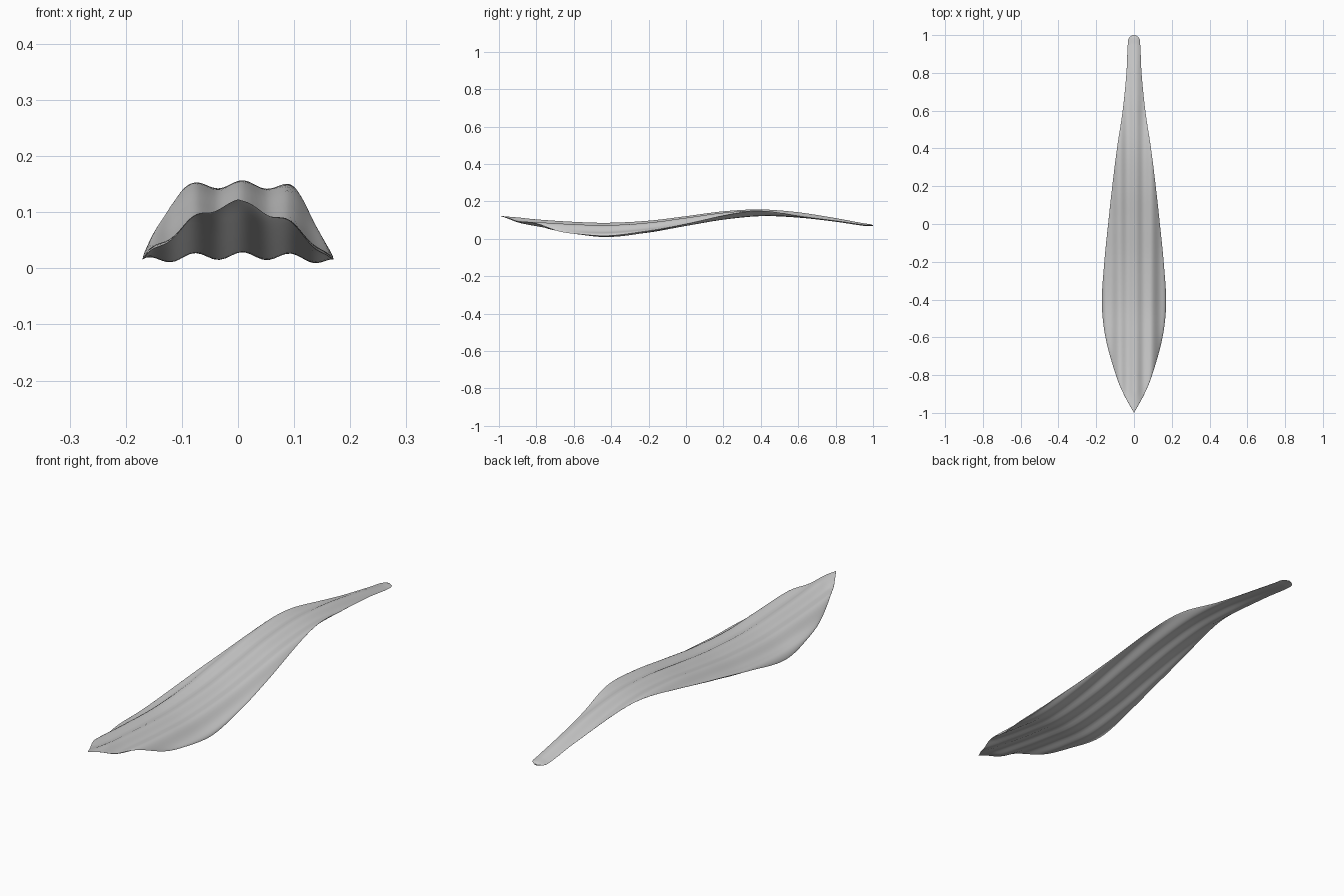
import bpy, bmesh, math

if "Cube" in bpy.data.objects:
    bpy.data.objects.remove(bpy.data.objects["Cube"])

# Stations along the leaf: y, half width, edge height, top height, underside height
STATIONS = [
    (-1.0, 0.000, .123, .123, .123),
    (-0.9, 0.055, .099, .108, .093),
    (-0.8, 0.096, .075, .097, .074),
    (-0.6, 0.151, .030, .084, .042),
    (-0.42, 0.170, .010, .079, .022),
    (-0.2, 0.157, .043, .090, .040),
    (0.0, 0.137, .086, .114, .075),
    (0.2, 0.115, .124, .140, .108),
    (0.4, 0.090, .143, .150, .126),
    (0.6, 0.060, .127, .135, .118),
    (0.8, 0.040, .099, .106, .093),
    (0.95, 0.033, .075, .079, .070),
    (0.985, 0.027, .072, .075, .068),
    (1.0, 0.008, .070, .072, .068),
]
STEPS, HALF = 8, 48


def smooth_at(i, t):
    """Cubic Hermite blend between station i and i + 1."""
    def slope(k, c):
        a, b = max(k - 1, 0), min(k + 1, len(STATIONS) - 1)
        return (STATIONS[b][c] - STATIONS[a][c]) / (STATIONS[b][0] - STATIONS[a][0])
    p, q = STATIONS[i], STATIONS[i + 1]
    h = q[0] - p[0]
    out = [p[0] + h * t]
    for c in range(1, 5):
        out.append((2*t**3 - 3*t**2 + 1) * p[c] + (t**3 - 2*t**2 + t) * h * slope(i, c)
                   + (3*t**2 - 2*t**3) * q[c] + (t**3 - t**2) * h * slope(i + 1, c))
    return out


def ring(bm, y, w, edge, top, under):
    """Lens section with lengthwise corrugation shared by both faces."""
    verts = []
    for k in range(2 * HALF):
        a = math.pi * k / HALF
        x = w * math.cos(a)
        bulge = abs(math.sin(a)) ** 1.3
        z = edge + ((top if k < HALF else under) - edge) * bulge
        z += .0068 * min(1, w / .06) * math.cos(2 * math.pi * (x - .008) / .085)
        verts.append(bm.verts.new((x, y, z)))
    return verts


# Leaf blade running into its stalk
bm = bmesh.new()
rows = [smooth_at(i, s / STEPS) for i in range(len(STATIONS) - 1) for s in range(STEPS)]
rows.append(list(STATIONS[-1]))
rings = [ring(bm, *r) for r in rows[1:]]
tip = bm.verts.new((0, -1, .123))
n = 2 * HALF
for k in range(n):
    j = (k + 1) % n
    bm.faces.new((tip, rings[0][k], rings[0][j]))
    for a, b in zip(rings, rings[1:]):
        bm.faces.new((a[k], b[k], b[j], a[j]))
bm.faces.new(rings[-1])
bmesh.ops.recalc_face_normals(bm, faces=bm.faces)
mesh = bpy.data.meshes.new("leaf")
bm.to_mesh(mesh)
bm.free()
leaf = bpy.data.objects.new("leaf", mesh)
bpy.context.collection.objects.link(leaf)
bpy.context.view_layer.objects.active = leaf
leaf.select_set(True)
bpy.ops.object.shade_smooth_by_angle(angle=math.radians(50))
